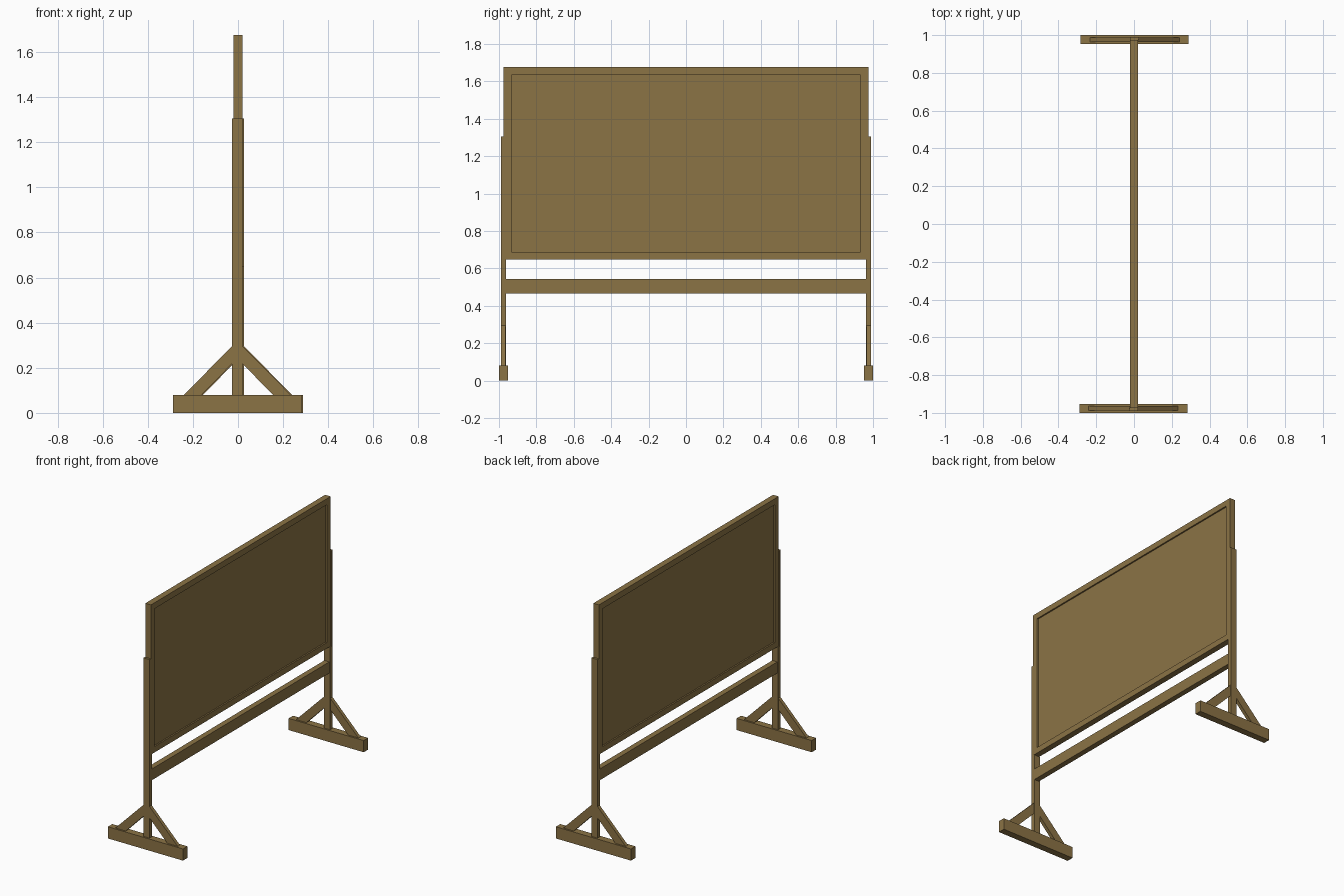
import bpy, bmesh

if "Cube" in bpy.data.objects:
    bpy.data.objects.remove(bpy.data.objects["Cube"])

wood = bpy.data.materials.new("brown_wood")
wood.diffuse_color = (0.26, 0.172, 0.06, 1)
wood.use_nodes = True
wood.node_tree.nodes["Principled BSDF"].inputs["Base Color"].default_value = wood.diffuse_color


def finish(name, bm):
    bmesh.ops.recalc_face_normals(bm, faces=bm.faces)
    me = bpy.data.meshes.new(name)
    bm.to_mesh(me)
    bm.free()
    me.materials.append(wood)
    ob = bpy.data.objects.new(name, me)
    bpy.context.collection.objects.link(ob)
    return ob


def prism(name, pts, lo, hi, place):
    """Extrude a 2D profile from lo to hi; place maps (u, v, w) to xyz."""
    bm = bmesh.new()
    a = [bm.verts.new(place(u, v, lo)) for u, v in pts]
    b = [bm.verts.new(place(u, v, hi)) for u, v in pts]
    bm.faces.new(a)
    bm.faces.new(b[::-1])
    for i in range(len(pts)):
        j = (i + 1) % len(pts)
        bm.faces.new((a[i], a[j], b[j], b[i]))
    return finish(name, bm)


def rect(u0, u1, v0, v1):
    return [(u0, v0), (u1, v0), (u1, v1), (u0, v1)]


# Display board: slab with a recessed panel on both broad faces
Y, Z0, Z1, T = 0.975, 0.648, 1.676, 0.021
bm = bmesh.new()
bmesh.ops.create_cube(bm, size=1)
for v in bm.verts:
    v.co = (v.co.x * 2 * T, v.co.y * 2 * Y, Z0 + (v.co.z + 0.5) * (Z1 - Z0))
bm.normal_update()
for f in [f for f in bm.faces if abs(f.normal.x) > 0.9]:
    bmesh.ops.inset_region(bm, faces=[f], thickness=0.058)
    sign = 1 if f.normal.x > 0 else -1
    ring = bmesh.ops.extrude_discrete_faces(bm, faces=[f])["faces"]
    for v in ring[0].verts:
        v.co.x -= sign * 0.01
finish("board", bm)

# Cross rail below the board
prism("cross_rail", rect(-0.963, 0.963, 0.467, 0.544), -0.019, 0.019,
      lambda u, v, w: (w, u, v))

# Two stands, the second turned half a circle from the first
for s, side in ((1, "back"), (-1, "front")):
    def along_x(u, v, w):   # profile in y-z
        return (s * (w + 0.003), s * u, v)

    def along_y(u, v, w):   # profile in x-z
        return (s * (u + 0.003), s * w, v)

    # Foot
    prism(side + "_foot", rect(-0.285, 0.285, 0, 0.08), 0.952, 1.0, along_y)
    # Post, notched where the board sits
    prism(side + "_post",
          [(0.963, 0.08), (0.989, 0.08), (0.989, 1.306), (0.975, 1.306),
           (0.975, 0.648), (0.963, 0.648)], -0.023, 0.023, along_x)
    # Diagonal braces
    for m, label in ((1, "right"), (-1, "left")):
        prism(side + "_brace_" + label,
              [(m * 0.158, 0.08), (m * 0.237, 0.08),
               (m * 0.023, 0.296), (m * 0.023, 0.218)],
              0.964, 0.988, along_y)
